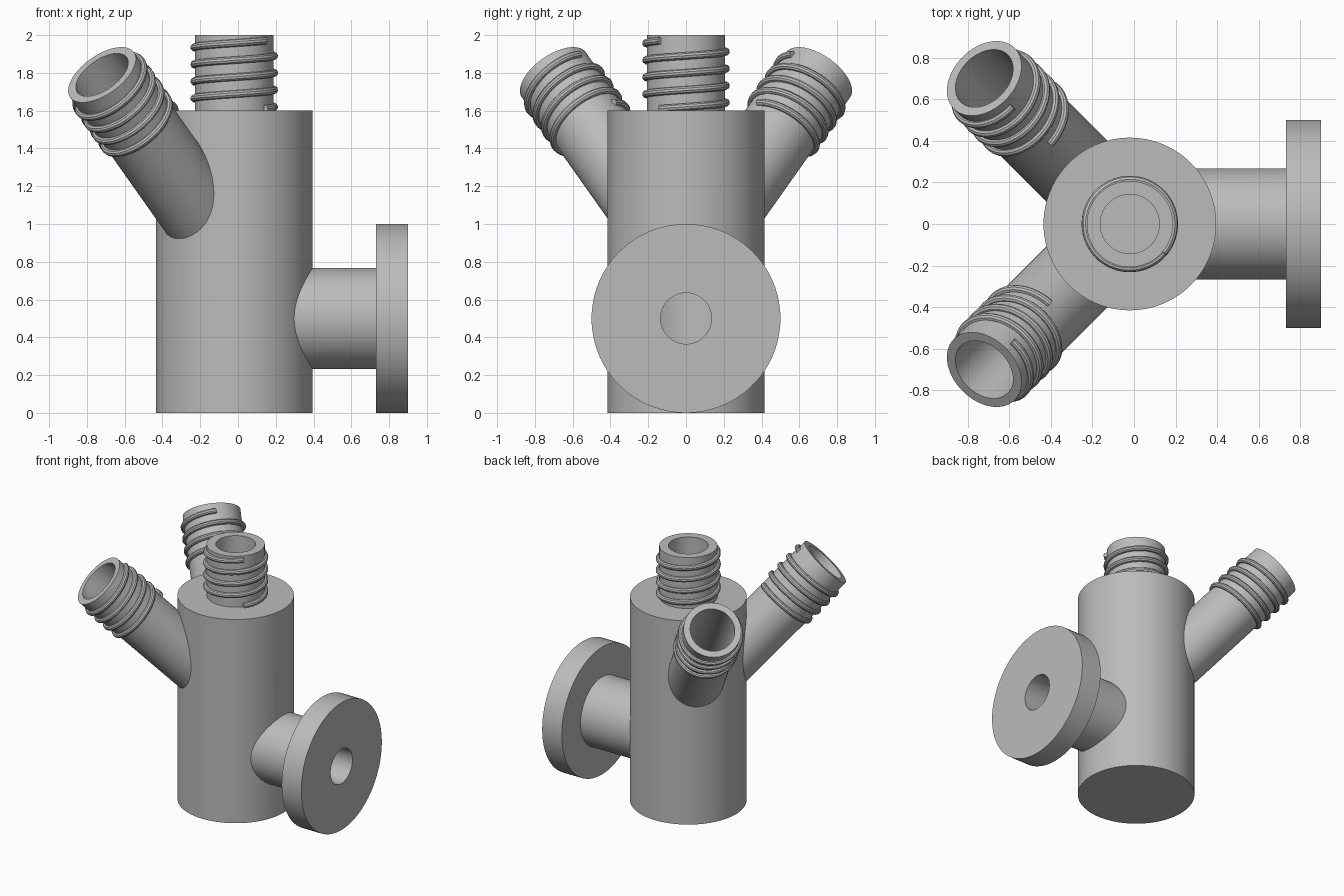
import bpy
from math import pi, sin, cos, radians
from mathutils import Matrix, Vector

if "Cube" in bpy.data.objects:
    bpy.data.objects.remove(bpy.data.objects["Cube"], do_unlink=True)

grey = bpy.data.materials.new("plain_grey")
grey.use_nodes = True
colour = (0.5, 0.5, 0.5, 1)
grey.diffuse_color = colour
grey.node_tree.nodes["Principled BSDF"].inputs["Base Color"].default_value = colour

CENTRE = -0.02      # x of the vessel axis
NECK_R = 0.207      # outside radius of the threaded necks


def frame(azimuth, tilt, z):
    """Local frame on the vessel axis, tilted away from vertical."""
    return (Matrix.Translation((CENTRE, 0, z))
            @ Matrix.Rotation(radians(azimuth), 4, 'Z')
            @ Matrix.Rotation(radians(tilt), 4, 'Y'))


def cylinder(name, radius, start, end, place):
    bpy.ops.mesh.primitive_cylinder_add(vertices=96, radius=radius, depth=end - start)
    obj = bpy.context.object
    obj.name = name
    obj.data.transform(place @ Matrix.Translation((0, 0, (start + end) / 2)))
    obj.data.materials.append(grey)
    return obj


def bake(obj):
    """Replace an object's mesh with its evaluated result."""
    graph = bpy.context.evaluated_depsgraph_get()
    mesh = bpy.data.meshes.new_from_object(obj.evaluated_get(graph))
    obj.modifiers.clear()
    obj.data = mesh


def boolean(obj, other, operation):
    mod = obj.modifiers.new("boolean", 'BOOLEAN')
    mod.operation = operation
    mod.solver = 'EXACT'
    mod.object = other
    bake(obj)


def smooth(obj):
    obj.data.shade_smooth()
    obj.data.set_sharp_from_angle(angle=radians(30))


def thread(name, place, start, end, angle, turns=4, steps=48):
    """Round ridge wound as a right-handed helix."""
    curve = bpy.data.curves.new(name, 'CURVE')
    curve.dimensions = '3D'
    curve.bevel_depth = 0.02
    curve.bevel_resolution = 3
    curve.use_fill_caps = True
    spline = curve.splines.new('POLY')
    count = int(turns * steps)
    spline.points.add(count)
    for i, point in enumerate(spline.points):
        a = radians(angle) + 2 * pi * i / steps
        z = start + (end - start) * i / count
        p = place @ Vector((0.212 * cos(a), 0.212 * sin(a), z))
        point.co = (*p, 1)
    source = bpy.data.objects.new(name + "_path", curve)
    bpy.context.collection.objects.link(source)
    graph = bpy.context.evaluated_depsgraph_get()
    mesh = bpy.data.meshes.new_from_object(source.evaluated_get(graph))
    bpy.data.objects.remove(source, do_unlink=True)
    obj = bpy.data.objects.new(name, mesh)
    bpy.context.collection.objects.link(obj)
    mesh.materials.clear()
    mesh.materials.append(grey)
    smooth(obj)


upright = frame(0, 0, 0)
outlet = frame(0, 90, 0.5)
left_arm = frame(135, 45, 0.8)
right_arm = frame(225, 45, 0.8)
ARM_END = 1.4

# Outer solids
parts = [
    cylinder("vessel_body", 0.415, 0, 1.6, upright),
    cylinder("top_neck", NECK_R, 1.55, 2, upright),
    cylinder("back_arm", NECK_R, 0.2, ARM_END, left_arm),
    cylinder("front_arm", NECK_R, 0.2, ARM_END, right_arm),
    cylinder("outlet_pipe", 0.267, 0.2, 0.8, outlet),
    cylinder("outlet_flange", 0.5, 0.75, 0.92, outlet),
]

# Inner cavity and the bores that open into it
cavity = cylinder("cavity_cutter", 0.3, 0.1, 1.5, upright)
bores = [
    cylinder("neck_bore", 0.142, 1.3, 2.1, upright),
    cylinder("back_bore", 0.16, 0.1, ARM_END + 0.1, left_arm),
    cylinder("front_bore", 0.16, 0.1, ARM_END + 0.1, right_arm),
    cylinder("outlet_bore", 0.135, 0.1, 1, outlet),
]
for bore in bores:
    boolean(cavity, bore, 'UNION')
for part in parts:
    boolean(part, cavity, 'DIFFERENCE')
    smooth(part)
for helper in bores + [cavity]:
    bpy.data.objects.remove(helper, do_unlink=True)

# Screw threads
thread("neck_thread", upright, 1.61, 1.97, -40)
thread("back_arm_thread", left_arm, ARM_END - 0.42, ARM_END - 0.06, 180)
thread("front_arm_thread", right_arm, ARM_END - 0.42, ARM_END - 0.06, 180)
